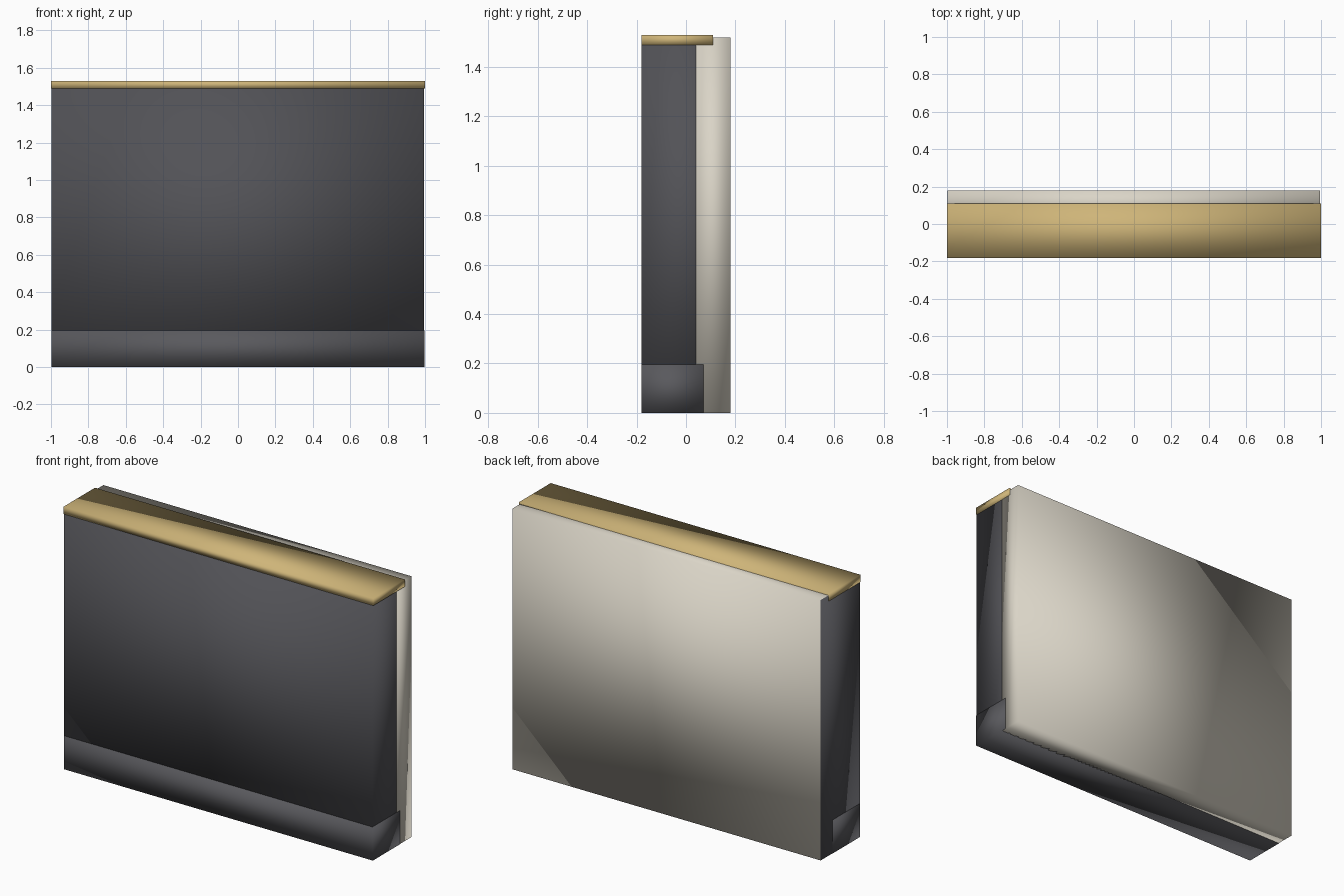
import bpy

if "Cube" in bpy.data.objects:
    bpy.data.objects.remove(bpy.data.objects["Cube"])


def material(name, color):
    mat = bpy.data.materials.new(name)
    mat.diffuse_color = (*color, 1)
    mat.use_nodes = True
    mat.node_tree.nodes["Principled BSDF"].inputs["Base Color"].default_value = mat.diffuse_color
    return mat


def box(name, x, y, z, mat):
    """Smooth-shaded box from (min, max) ranges."""
    ranges = (x, y, z)
    bpy.ops.mesh.primitive_cube_add(size=1, location=[(a + b) / 2 for a, b in ranges])
    obj = bpy.context.object
    obj.name = name
    obj.scale = [b - a for a, b in ranges]
    bpy.ops.object.transform_apply(location=False, rotation=False, scale=True)
    bpy.ops.object.shade_smooth()
    obj.data.materials.append(mat)
    return obj


dark = material("dark_grey", (0.085, 0.085, 0.095))
trim = material("trim_grey", (0.1, 0.1, 0.11))
cream = material("cream", (0.7, 0.66, 0.57))
gold = material("gold", (0.62, 0.46, 0.19))

# Dark counter body, running through to the back
box("counter_body", (-0.996, 0.994), (-0.18, 0.179), (0.001, 1.519), dark)
# Cream rear panel wrapped over the back of the body
box("back_panel", (-0.995, 0.995), (0.04, 0.18), (0, 1.52), cream)
# Plinth along the foot of the front
box("plinth", (-0.997, 0.997), (-0.181, 0.07), (0, 0.195), trim)
# Counter top slab
box("counter_top", (-1, 1), (-0.181, 0.11), (1.488, 1.53), gold)
